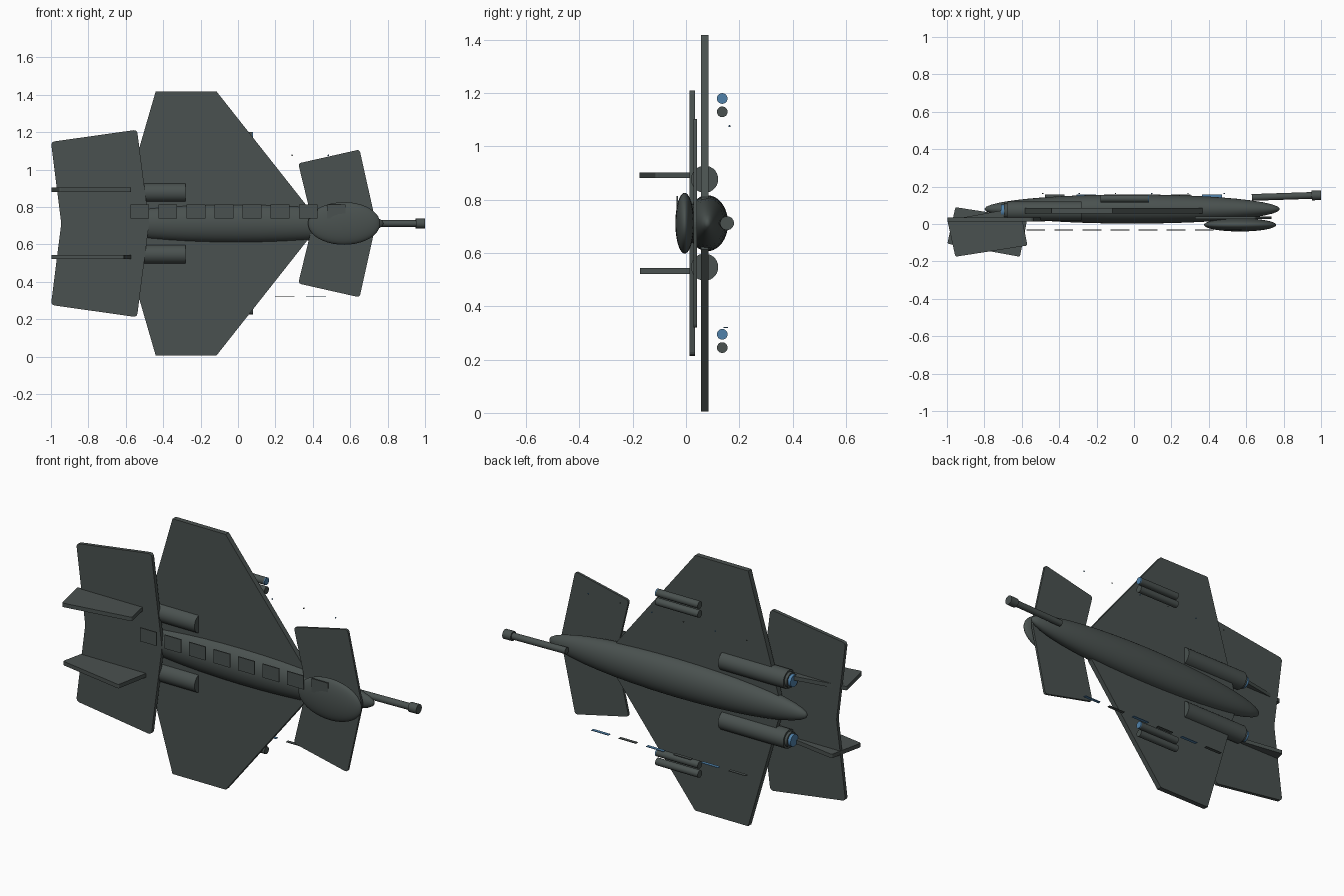
import bpy, bmesh, math
from mathutils import Vector, Matrix

if "Cube" in bpy.data.objects:
    bpy.data.objects.remove(bpy.data.objects["Cube"])

def material(name, rgb):
    m = bpy.data.materials.new(name)
    m.diffuse_color = (*rgb, 1)
    m.use_nodes = True
    m.node_tree.nodes["Principled BSDF"].inputs["Base Color"].default_value = m.diffuse_color
    return m

HULL = material("slate hull", (0.068, 0.083, 0.079))
BLUE = material("glow blue", (0.08, 0.22, 0.40))
MID = 0.712  # height of the long axis

def finish(name, bm, mat, smooth=False):
    bmesh.ops.recalc_face_normals(bm, faces=bm.faces)
    me = bpy.data.meshes.new(name)
    bm.to_mesh(me)
    bm.free()
    me.materials.append(mat)
    ob = bpy.data.objects.new(name, me)
    bpy.context.collection.objects.link(ob)
    if smooth:
        bpy.ops.object.select_all(action='DESELECT')
        ob.select_set(True)
        bpy.context.view_layer.objects.active = ob
        bpy.ops.object.shade_smooth_by_angle(angle=math.radians(35))
    return ob

def ellipsoid(name, centre, radii, mat=HULL, seg=40):
    bm = bmesh.new()
    bmesh.ops.create_uvsphere(bm, u_segments=seg, v_segments=seg // 2, radius=1)
    # poles lie along x
    bm.transform(Matrix.Translation(centre) @ Matrix.Diagonal((*radii, 1))
                 @ Matrix.Rotation(math.pi / 2, 4, 'Y'))
    return finish(name, bm, mat, True)

def tube(name, a, b, r, mat=HULL, seg=28):
    a, b = Vector(a), Vector(b)
    bm = bmesh.new()
    bmesh.ops.create_cone(bm, cap_ends=True, segments=seg, radius1=r, radius2=r,
                          depth=(b - a).length)
    bm.transform(Matrix.Translation((a + b) / 2)
                 @ (b - a).to_track_quat('Z', 'Y').to_matrix().to_4x4())
    return finish(name, bm, mat, True)

def slab(name, pts, axis, low, high, mat=HULL, rounded=0):
    """Extrude an outline: axis 'y' takes (x, z) points, axis 'z' takes (x, y)."""
    bm = bmesh.new()
    place = (lambda p, h: (p[0], h, p[1])) if axis == 'y' else (lambda p, h: (p[0], p[1], h))
    face = bm.faces.new([bm.verts.new(place(p, low)) for p in pts])
    out = bmesh.ops.extrude_face_region(bm, geom=[face])
    verts = [g for g in out["geom"] if isinstance(g, bmesh.types.BMVert)]
    bmesh.ops.translate(bm, verts=verts, vec=Vector(place((0, 0), high - low)))
    if rounded:
        i = 1 if axis == 'y' else 2
        edges = [e for e in bm.edges if abs(e.verts[0].co[i] - e.verts[1].co[i]) > 1e-4]
        bmesh.ops.bevel(bm, geom=edges, offset=rounded, segments=3, affect='EDGES', profile=0.5)
    return finish(name, bm, mat)

def box(name, centre, size, mat=HULL):
    (x, y, z), (a, b, c) = centre, [s / 2 for s in size]
    return slab(name, [(x - a, y - b), (x + a, y - b), (x + a, y + b), (x - a, y + b)],
                'z', z - c, z + c, mat)

def mirrored(half):
    """Complete an upper (x, z) outline with its reflection across the long axis."""
    return half + [(x, 2 * MID - z) for x, z in reversed(half) if abs(z - MID) > 1e-4]

# Fuselage and cockpit
ellipsoid("fuselage", (-0.01, 0.08, MID), (0.79, 0.078, 0.105))
ellipsoid("cockpit", (0.567, -0.005, MID), (0.193, 0.035, 0.114))

# Main wing, tail plane and canards
slab("main_wing", mirrored([(-0.645, MID), (-0.44, 1.418), (-0.115, 1.418), (0.365, 0.81)]),
     'y', 0.056, 0.085)
slab("tail_plane", mirrored([(-0.945, MID), (-1.0, 1.148), (-0.54, 1.213), (-0.475, MID)]),
     'y', 0.014, 0.034, rounded=0.018)
slab("canards", mirrored([(0.40, MID), (0.322, 1.033), (0.65, 1.107), (0.738, MID)]),
     'y', 0.028, 0.041, rounded=0.015)

# Pair of fins, canted opposite ways
fin = [(-0.955, 0.09), (-0.57, 0.03), (-0.61, -0.175), (-0.998, -0.105)]
slab("lower_fin", fin, 'z', 0.521, 0.543, rounded=0.008)
slab("upper_fin", [(x, -0.085 - y) for x, y in fin], 'z', 0.881, 0.903, rounded=0.008)

# Engines with glowing nozzles
for side, z in (("upper", MID + 0.165), ("lower", MID - 0.165)):
    tube(side + "_engine", (-0.28, 0.07, z), (-0.68, 0.07, z), 0.051)
    tube(side + "_nozzle", (-0.67, 0.07, z), (-0.695, 0.07, z), 0.041)
    tube(side + "_exhaust_glow", (-0.69, 0.07, z), (-0.712, 0.07, z), 0.033, BLUE)

# Nose gun
tube("gun_barrel", (0.63, 0.142, MID), (0.96, 0.153, MID), 0.018)
tube("gun_muzzle", (0.95, 0.1525, MID), (1.0, 0.154, MID), 0.026)

# Row of side panels
for i in range(8):
    box("side_panel", (-0.525 + 0.15 * i, -0.033, 0.777), (0.10, 0.006, 0.075))

# Wing pods in pairs, one of each with a blue front cap
for z in (0.245, 1.13):
    tube("plain_pod", (-0.18, 0.136, z), (0.08, 0.136, z), 0.02)
    tube("capped_pod", (-0.18, 0.136, z + 0.05), (0.075, 0.136, z + 0.05), 0.02)
    tube("pod_cap", (0.075, 0.136, z + 0.05), (0.081, 0.136, z + 0.05), 0.02, BLUE)

# Marker strips and light points, alternating colours
for i in range(6):
    mat = HULL if i % 2 else BLUE
    box("marker_strip", (0.417 - 0.168 * i, 0.149, 0.321), (0.105, 0.018, 0.003), mat)
    ellipsoid("marker_light", (0.483 - 0.194 * i, 0.163, 1.076), (0.004,) * 3, mat, 12)
